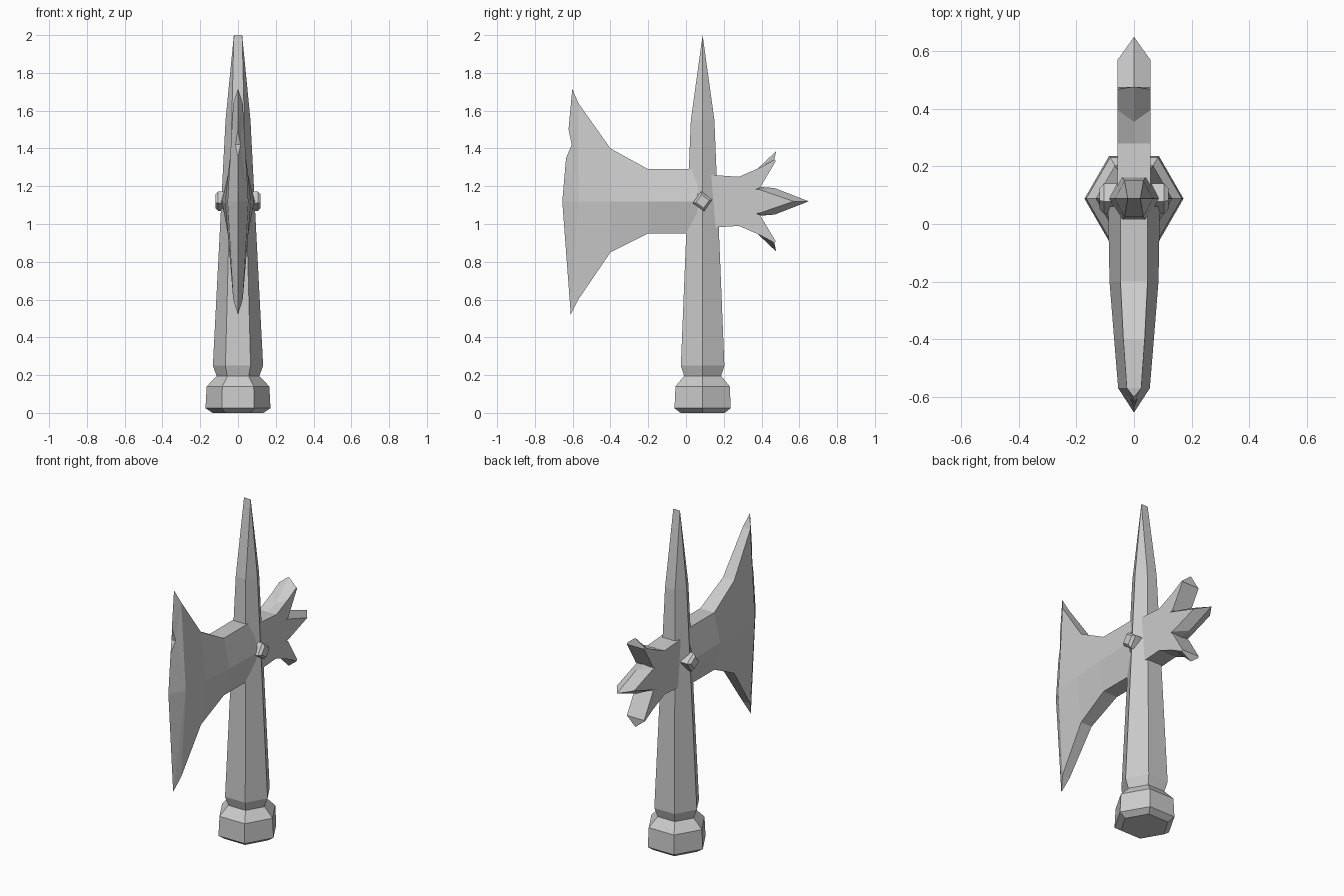
import bpy, bmesh, math
from mathutils import Matrix

cube = bpy.data.objects.get("Cube")
if cube:
    bpy.data.objects.remove(cube, do_unlink=True)

STEEL = (0.6, 0.6, 0.6, 1)
metal = bpy.data.materials.new("grey metal")
metal.use_nodes = True
metal.diffuse_color = STEEL
metal.node_tree.nodes["Principled BSDF"].inputs["Base Color"].default_value = STEEL

AXIS_Y = 0.088   # shaft centre
MID_Z = 1.12     # height of the head's middle


def finish(name, bm):
    """Clean a bmesh and turn it into a flat-shaded object."""
    bmesh.ops.remove_doubles(bm, verts=bm.verts, dist=0.0005)
    bmesh.ops.dissolve_limit(bm, angle_limit=0.01, verts=bm.verts, edges=bm.edges)
    bmesh.ops.recalc_face_normals(bm, faces=bm.faces)
    mesh = bpy.data.meshes.new(name)
    bm.to_mesh(mesh)
    bm.free()
    mesh.materials.append(metal)
    obj = bpy.data.objects.new(name, mesh)
    bpy.context.collection.objects.link(obj)
    return obj


def add_face(bm, points):
    """Add a polygon, dropping repeated corners."""
    points = list(dict.fromkeys(points))
    if len(points) > 2:
        bm.faces.new([bm.verts.new(p) for p in points])


def mirrored(points):
    return [(-x, y, z) for x, y, z in points]


def add_pair(bm, points):
    """Add a polygon and its mirror image across x = 0."""
    add_face(bm, points)
    add_face(bm, mirrored(points))


def loft_half(bm, rows, caps):
    """Skin half cross-sections on the +x side, mirrored; caps lists the closed rows."""
    for a, b in zip(rows, rows[1:]):
        for i in range(len(a) - 1):
            add_pair(bm, [a[i], a[i + 1], b[i + 1], b[i]])
    for i in caps:
        add_face(bm, rows[i] + mirrored(rows[i])[::-1])


def turned(name, rings, sides=6):
    """Stack polygon rings given as (z, x radius, y radius)."""
    bm = bmesh.new()
    loops = []
    for z, rx, ry in rings:
        angles = [math.tau * i / sides for i in range(sides)]
        loops.append([(rx * math.cos(t), AXIS_Y + ry * math.sin(t), z) for t in angles])
    for a, b in zip(loops, loops[1:]):
        for i in range(sides):
            j = (i + 1) % sides
            add_face(bm, [a[i], a[j], b[j], b[i]])
    add_face(bm, loops[0])
    add_face(bm, loops[-1])
    return finish(name, bm)


# Shaft with pommel, flattening to a chisel point
turned("pommel", [(0, 0.135, 0.135), (0.025, 0.172, 0.172),
                  (0.14, 0.166, 0.166), (0.195, 0.113, 0.113)])
turned("shaft", [(0.195, 0.113, 0.113), (0.25, 0.133, 0.133), (1.55, 0.066, 0.072)])
bm = bmesh.new()
base = [(0.066 * math.cos(math.tau * i / 6), AXIS_Y + 0.072 * math.sin(math.tau * i / 6), 1.55)
        for i in range(6)]
top = [(math.copysign(0.022, p[0]), AXIS_Y, 2.0) for p in base]
for i in range(6):
    j = (i + 1) % 6
    add_face(bm, [base[i], base[j], top[j], top[i]])
finish("top_spike", bm)

# Axe blade: stations are y, top z, bottom z, edge half width, middle half width
bm = bmesh.new()
stations = [(0.06, 1.29, 0.95, 0.047, 0.09), (-0.2, 1.29, 0.95, 0.047, 0.085),
            (-0.4, 1.4, 0.85, 0.037, 0.069), (-0.57, 1.64, 0.6, 0.025, 0.055)]
rows = [[(0, y, zt), (we, y, zt), (wm, y, MID_Z), (we, y, zb), (0, y, zb)]
        for y, zt, zb, we, wm in stations]
loft_half(bm, rows, [0])

# Sharpened edge with a small notch
_, up, mid, low, _ = rows[-1]
tip_up, tip_low, edge = (0, -0.602, 1.715), (0, -0.61, 0.52), (0, -0.655, MID_Z)
notch_up, notch_low, notch = (0, -0.622, 1.5), (0, -0.635, 1.35), (0.013, -0.605, 1.42)
for tri in [(up, tip_up, notch_up), (up, notch_up, notch), (up, notch, mid),
            (notch, notch_low, mid), (mid, notch_low, edge),
            (mid, edge, tip_low), (mid, tip_low, low),
            (rows[-1][0], up, tip_up), (rows[-1][4], low, tip_low)]:
    add_pair(bm, tri)
add_face(bm, [notch_up, notch, mirrored([notch])[0]])
add_face(bm, [notch_low, notch, mirrored([notch])[0]])
finish("axe_blade", bm)

# Middle rear spike
W = 0.057
bm = bmesh.new()
rows = []
for y_ridge, y_side, h_ridge, h_side in [(0.1, 0.1, 0.1, 0.09), (0.47, 0.39, 0.07, 0.062),
                                         (0.65, 0.57, 0, 0)]:
    rows.append([(0, y_ridge, MID_Z + h_ridge), (W, y_side, MID_Z + h_side),
                 (W, y_side, MID_Z - h_side), (0, y_ridge, MID_Z - h_ridge)])
loft_half(bm, rows, [0])
finish("rear_spike", bm)

# Curved rear prongs: (y, height) of the ridge, side and inner corners
prong = [((0.1, 0.142), (0.1, 0.142), (0.1, 0.03)),
         ((0.28, 0.13), (0.28, 0.13), (0.3, 0.04)),
         ((0.355, 0.15), (0.395, 0.18), (0.39, 0.07)),
         ((0.477, 0.265), (0.468, 0.22), (0.475, 0.212))]
for name, s in (("upper_prong", 1), ("lower_prong", -1)):
    bm = bmesh.new()
    rows = [[(0, c[0], MID_Z + s * c[1]), (W, e[0], MID_Z + s * e[1]),
             (W, b[0], MID_Z + s * b[1]), (0, b[0], MID_Z + s * b[1])] for c, e, b in prong]
    loft_half(bm, rows, [0, -1])
    finish(name, bm)

# Chamfered square rivets on both sides
for name, s in (("left_rivet", 1), ("right_rivet", -1)):
    bm = bmesh.new()
    loops = []
    for x, r in [(0.05, 0.053), (0.105, 0.053), (0.12, 0.036)]:
        angles = [math.radians(10 + 90 * i) for i in range(4)]
        loops.append([(s * x, AXIS_Y + r * math.cos(t), MID_Z + r * math.sin(t)) for t in angles])
    for a, b in zip(loops, loops[1:]):
        for i in range(4):
            j = (i + 1) % 4
            add_face(bm, [a[i], a[j], b[j], b[i]])
    add_face(bm, loops[-1])
    finish(name, bm)
